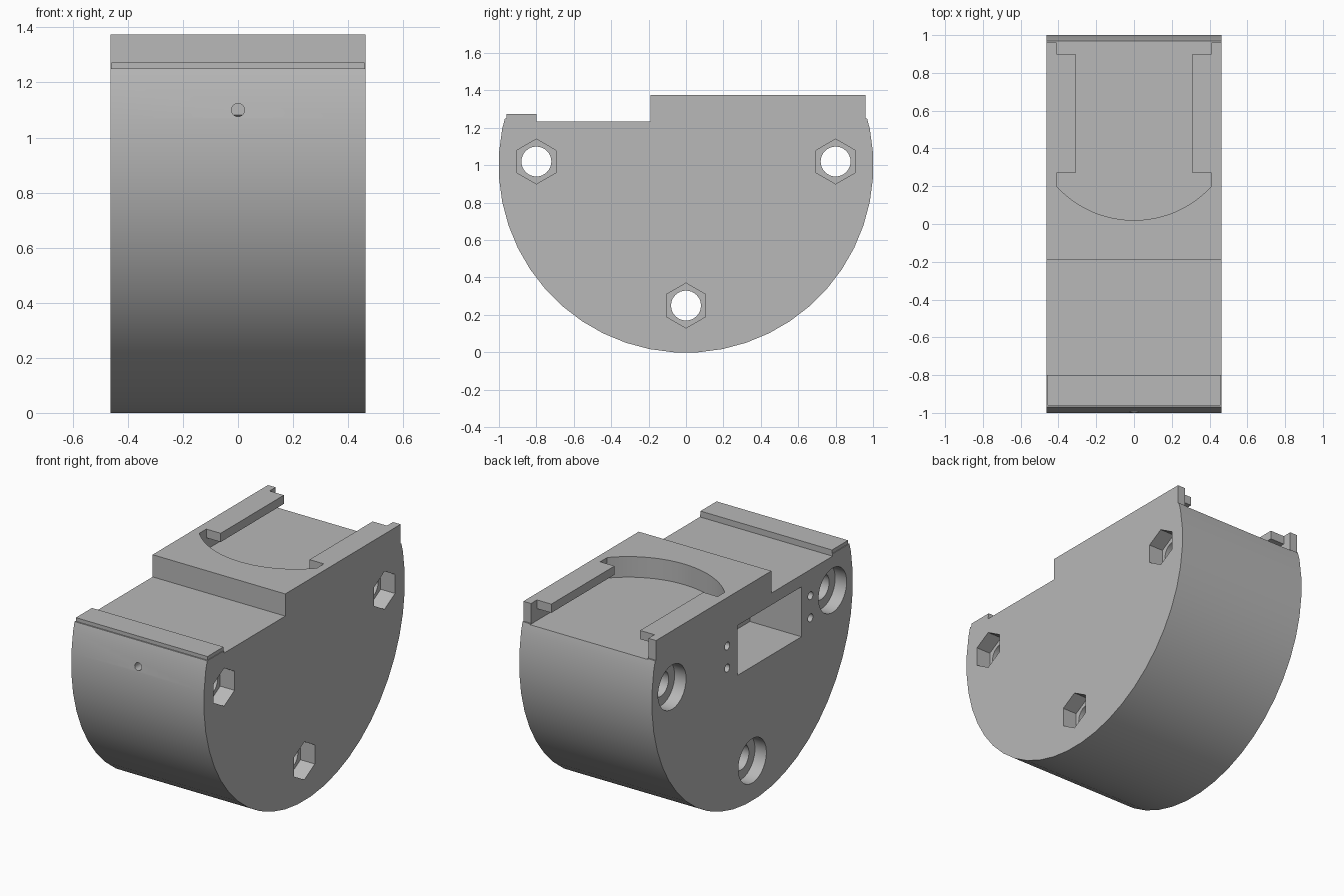
import bpy, bmesh
from math import cos, sin, pi, radians, atan2, hypot

cube = bpy.data.objects.get("Cube")
if cube:
    bpy.data.objects.remove(cube, do_unlink=True)

grey = bpy.data.materials.new("plain_grey")
grey.use_nodes = True
colour = (0.48, 0.48, 0.48, 1)
grey.diffuse_color = colour
for node in grey.node_tree.nodes:
    if node.type == 'BSDF_PRINCIPLED':
        node.inputs["Base Color"].default_value = colour

# Axis order of (first, second, depth) for each extrusion direction
PLACE = {'X': lambda a, b, d: (d, a, b),
         'Y': lambda a, b, d: (a, d, b),
         'Z': lambda a, b, d: (a, b, d)}


def prism(name, outline, axis, lo, hi):
    """Extrude a closed outline along an axis."""
    bm = bmesh.new()
    place = PLACE[axis]
    low = [bm.verts.new(place(a, b, lo)) for a, b in outline]
    high = [bm.verts.new(place(a, b, hi)) for a, b in outline]
    bm.faces.new(low)
    bm.faces.new(high)
    n = len(outline)
    for i in range(n):
        j = (i + 1) % n
        bm.faces.new((low[i], low[j], high[j], high[i]))
    bmesh.ops.recalc_face_normals(bm, faces=bm.faces)
    mesh = bpy.data.meshes.new(name)
    bm.to_mesh(mesh)
    bm.free()
    mesh.materials.append(grey)
    obj = bpy.data.objects.new(name, mesh)
    bpy.context.collection.objects.link(obj)
    return obj


def ring(a, b, radius, sides, start=0.0):
    return [(a + radius * cos(start + 2 * pi * i / sides),
             b + radius * sin(start + 2 * pi * i / sides)) for i in range(sides)]


def rect(a0, a1, b0, b1):
    return [(a0, b0), (a1, b0), (a1, b1), (a0, b1)]


def select(obj):
    bpy.ops.object.select_all(action='DESELECT')
    obj.select_set(True)
    bpy.context.view_layer.objects.active = obj


def cut(target, outline, axis, lo, hi):
    """Subtract a prism from the target."""
    cutter = prism("cutter", outline, axis, lo, hi)
    cutter.hide_render = True
    mod = target.modifiers.new("cut", 'BOOLEAN')
    mod.operation = 'DIFFERENCE'
    mod.solver = 'EXACT'
    mod.object = cutter
    select(target)
    bpy.ops.object.modifier_apply(modifier=mod.name)
    bpy.data.objects.remove(cutter, do_unlink=True)


HALF = 0.463      # half width of the housing
TOP = 1.375

# Round-bottomed housing with a stepped top
arc = [(1.002 * cos(radians(168.75 + 7.5 * i)), 1 + 1.002 * sin(radians(168.75 + 7.5 * i)))
       for i in range(28)]
steps = [(0.968, 1.25), (0.96, 1.25), (0.96, TOP), (-0.19, TOP), (-0.19, 1.235),
         (-0.8, 1.235), (-0.8, 1.25), (-0.968, 1.25)]
body = prism("housing", arc + steps, 'X', -HALF, HALF)

# Undercut slot with a curved end, open at the back
SLOT, NECK, CENTRE = 0.41, 0.31, 0.577
radius = CENTRE - 0.02
reach = atan2(SLOT, CENTRE - 0.2)
curve = [(radius * sin(reach * i / 12), CENTRE - radius * cos(reach * i / 12))
         for i in range(-12, 13)]
cut(body, curve + [(SLOT, 1.1), (-SLOT, 1.1)], 'Z', 1.245, 1.32)
side = [(SLOT, 0.27), (NECK, 0.27), (NECK, 0.9), (SLOT, 0.9), (SLOT, 1.1)]
cut(body, curve + side + [(-x, y) for x, y in reversed(side)], 'Z', 1.28, 1.5)

# Bolt holes: hexagonal nut pocket on the left, round counterbore on the right
for y, z in ((-0.8, 1.02), (0.8, 1.02), (0, 0.25)):
    cut(body, ring(y, z, 0.08, 32), 'X', -0.6, 0.6)
    cut(body, ring(y, z, 0.12, 6, pi / 2), 'X', HALF - 0.1, 0.6)
    cut(body, ring(y, z, 0.14, 40), 'X', -0.6, -HALF + 0.08)

# Rectangular pocket on the right side with pairs of screw holes
cut(body, rect(-0.49, 0.15, 0.845, 1.16), 'X', -0.6, -HALF + 0.36)
for y in (-0.58, 0.25):
    for z in (0.93, 1.07):
        cut(body, ring(y, z, 0.025, 16), 'X', -0.6, -HALF + 0.15)

# Small hole in the front
cut(body, ring(0, 1.1, 0.024, 20), 'Y', -1.1, -0.75)

# Raised lip along the front edge
lip = prism("front_lip", rect(-0.96, -0.8, 1.24, 1.273), 'X', -HALF + 0.004, HALF - 0.004)

for part in (body, lip):
    select(part)
    bpy.ops.object.shade_smooth_by_angle(angle=radians(30))
